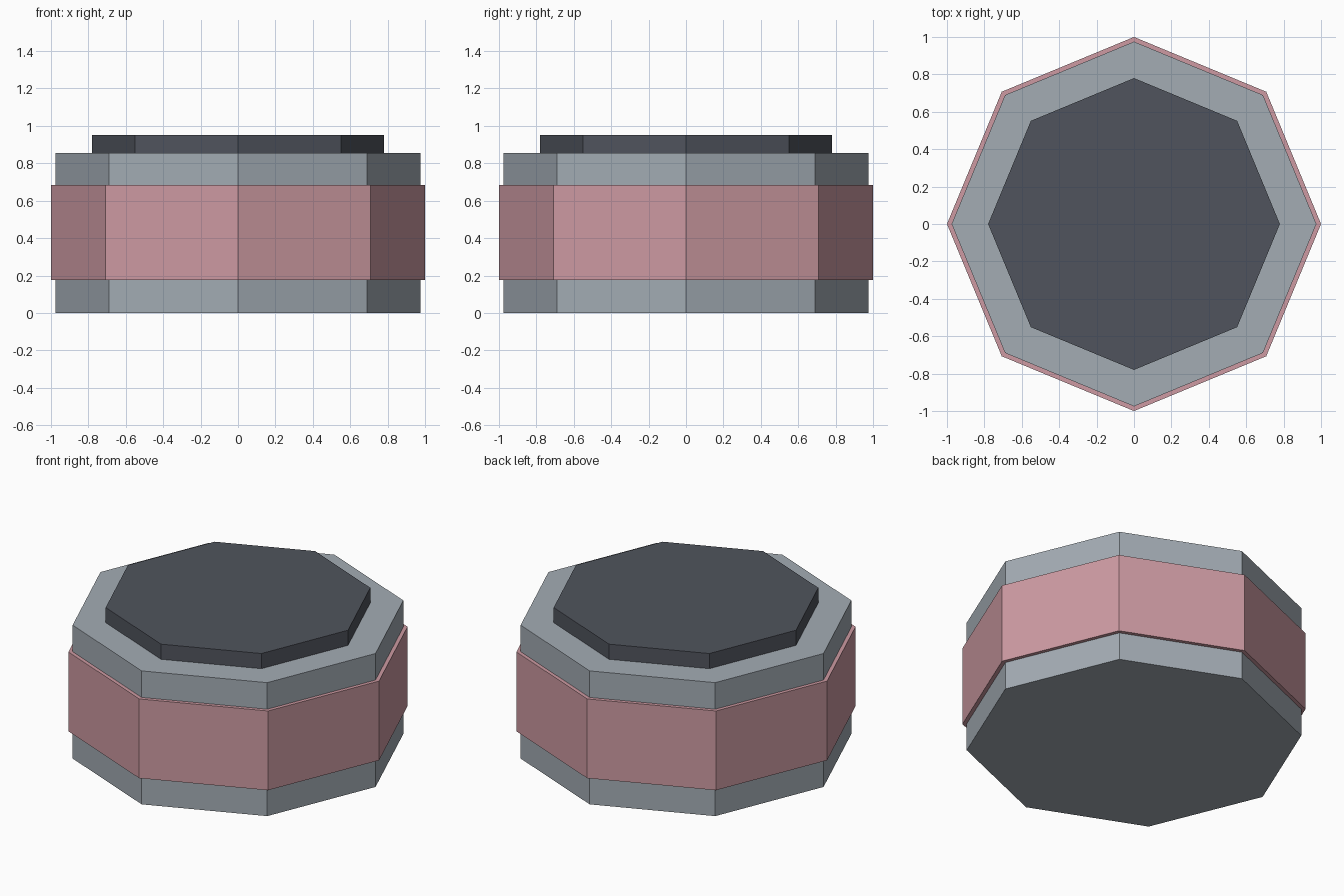
import bpy
import bmesh
from mathutils import Matrix

if "Cube" in bpy.data.objects:
    bpy.data.objects.remove(bpy.data.objects["Cube"])

SIDES = 8


def srgb(r, g, b):
    def lin(c):
        c /= 255
        return c / 12.92 if c <= 0.04045 else ((c + 0.055) / 1.055) ** 2.4
    return (lin(r), lin(g), lin(b), 1.0)


def material(name, rgb):
    m = bpy.data.materials.new(name)
    m.diffuse_color = srgb(*rgb)
    m.use_nodes = True
    m.node_tree.nodes["Principled BSDF"].inputs["Base Color"].default_value = m.diffuse_color
    return m


def prism(name, radius, z0, z1, mat):
    """Flat-shaded octagonal prism with corners on the x and y axes."""
    bm = bmesh.new()
    bmesh.ops.create_cone(bm, cap_ends=True, segments=SIDES,
                          radius1=radius, radius2=radius, depth=z1 - z0,
                          matrix=Matrix.Translation((0, 0, (z0 + z1) / 2)))
    mesh = bpy.data.meshes.new(name)
    bm.to_mesh(mesh)
    bm.free()
    mesh.materials.append(mat)
    obj = bpy.data.objects.new(name, mesh)
    bpy.context.collection.objects.link(obj)
    return obj


grey = material("light_grey", (163, 172, 180))
pink = material("dusty_pink", (205, 154, 162))
dark = material("dark_slate", (80, 84, 93))

# Jar body, wrapped label band and raised lid
prism("jar_body", 0.975, 0.0, 0.855, grey)
prism("label_band", 1.0, 0.177, 0.685, pink)
prism("lid", 0.78, 0.855, 0.952, dark)
